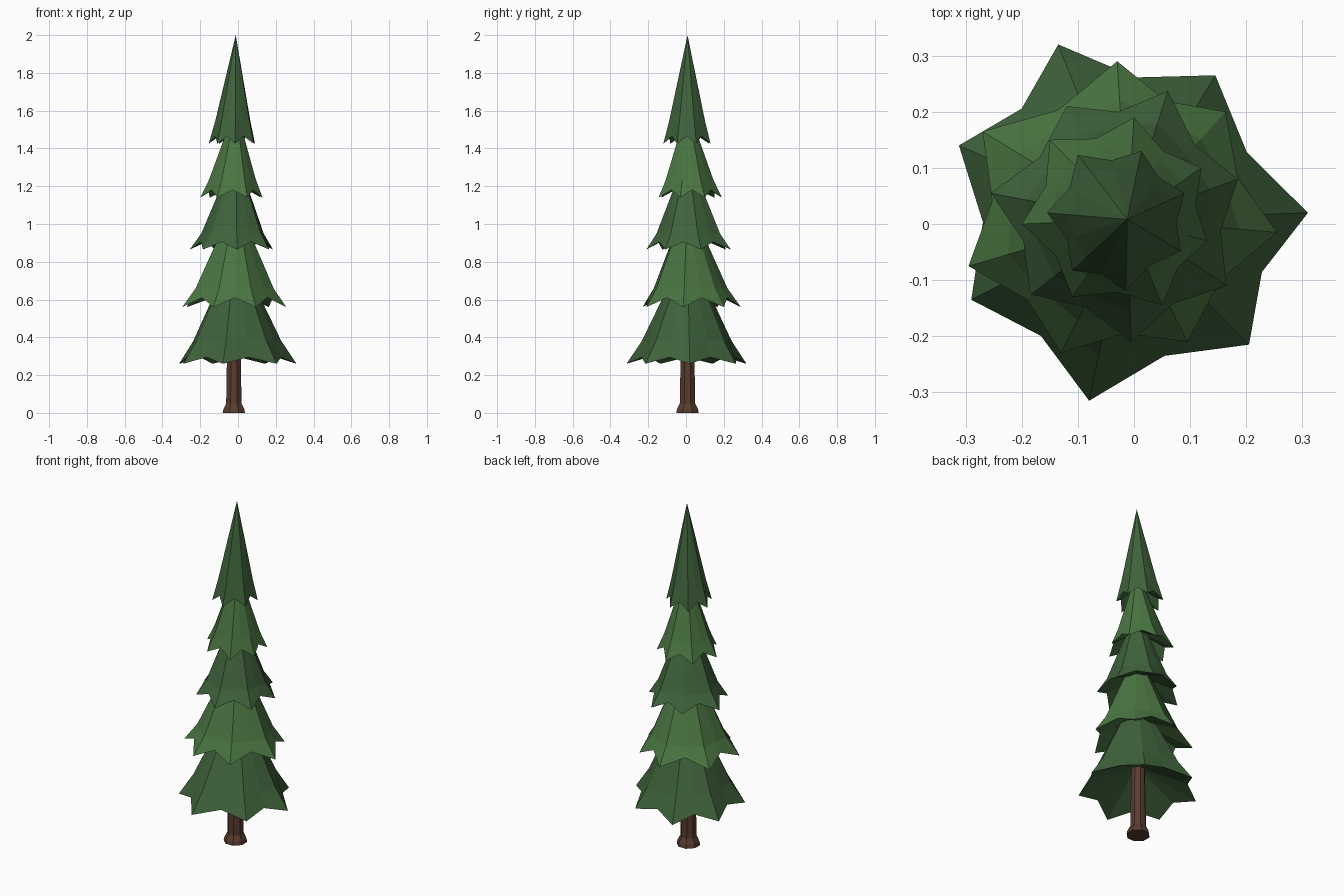
import bpy, bmesh
from math import cos, sin, tau
from mathutils import Vector

if "Cube" in bpy.data.objects:
    bpy.data.objects.remove(bpy.data.objects["Cube"])

CENTRE = Vector((-0.012, 0.008, 0))


def material(name, rgb):
    m = bpy.data.materials.new(name)
    m.diffuse_color = (*rgb, 1)
    m.use_nodes = True
    m.node_tree.nodes["Principled BSDF"].inputs["Base Color"].default_value = m.diffuse_color
    return m


DARK = material("dark_needles", (0.05, 0.125, 0.045))
LIGHT = material("light_needles", (0.07, 0.18, 0.055))
BARK = material("bark", (0.10, 0.045, 0.028))


def finish(name, bm, mat):
    bmesh.ops.recalc_face_normals(bm, faces=bm.faces)
    me = bpy.data.meshes.new(name)
    bm.to_mesh(me)
    bm.free()
    me.materials.append(mat)
    ob = bpy.data.objects.new(name, me)
    bpy.context.collection.objects.link(ob)


def bridge(bm, a, b):
    n = len(a)
    for i in range(n):
        j = (i + 1) % n
        bm.faces.new((a[i], a[j], b[j], b[i]))


def fan(bm, ring, tip):
    for i in range(len(ring)):
        bm.faces.new((ring[i], ring[(i + 1) % len(ring)], tip))


def tier(name, tips, z_tip, z_notch, z_mid, z_top, z_under, mat):
    """Jagged skirt: pointed rim, steeper cone above, hollow underside."""
    bm = bmesh.new()
    rim, mid = [], []
    pts = [Vector((x, y, 0)) - CENTRE for x, y in tips]
    for i, p in enumerate(pts):
        notch = (p + pts[(i + 1) % len(pts)]) * 0.5 * 0.89
        for v, z, k in ((p, z_tip, 0.75), (notch, z_notch, 0.87)):
            rim.append(bm.verts.new(CENTRE + v + Vector((0, 0, z))))
            mid.append(bm.verts.new(CENTRE + v * k + Vector((0, 0, z_mid))))
    bridge(bm, rim, mid)
    fan(bm, mid, bm.verts.new(CENTRE + Vector((0, 0, z_top))))
    fan(bm, rim, bm.verts.new(CENTRE + Vector((0, 0, z_under))))
    finish(name, bm, mat)


# Foliage tiers, bottom to top: branch tips as seen from above
tier("foliage_tier_1", [(.31, .02), (.145, .265), (-.135, .32), (-.312, .14),
     (-.29, -.135), (-.08, -.315), (.205, -.215)], .26, .295, .38, .88, .42, DARK)
tier("foliage_tier_2", [(.255, -.015), (.163, .2), (-.03, .29), (-.27, .165),
     (-.295, -.075), (-.13, -.23), (.095, -.21)], .56, .61, .66, 1.13, .70, LIGHT)
tier("foliage_tier_3", [(.185, .08), (.06, .237), (-.12, .21), (-.255, .055),
     (-.185, -.125), (-.005, -.21), (.165, -.11)], .865, .905, .95, 1.38, .98, DARK)
tier("foliage_tier_4", [(.13, -.03), (.12, .1), (0, .19), (-.15, .15),
     (-.2, 0), (-.11, -.13), (.05, -.145)], 1.14, 1.18, 1.235, 1.62, 1.25, LIGHT)
tier("foliage_tier_5", [(.09, .055), (.013, .13), (-.1, .123), (-.155, .02),
     (-.11, -.083), (-.015, -.12), (.083, -.048)], 1.425, 1.465, 1.55, 2.0, 1.53, DARK)

# Trunk: eight-sided post with a flared foot
bm = bmesh.new()
rings = []
for r, z in ((.064, 0), (.06, .02), (.044, .05), (.037, .45)):
    rings.append([bm.verts.new((-.022 + r * cos(tau * (i + .5) / 8),
                                .008 + r * sin(tau * (i + .5) / 8), z)) for i in range(8)])
for a, b in zip(rings, rings[1:]):
    bridge(bm, a, b)
bm.faces.new(rings[0])
bm.faces.new(rings[-1])
finish("trunk", bm, BARK)
